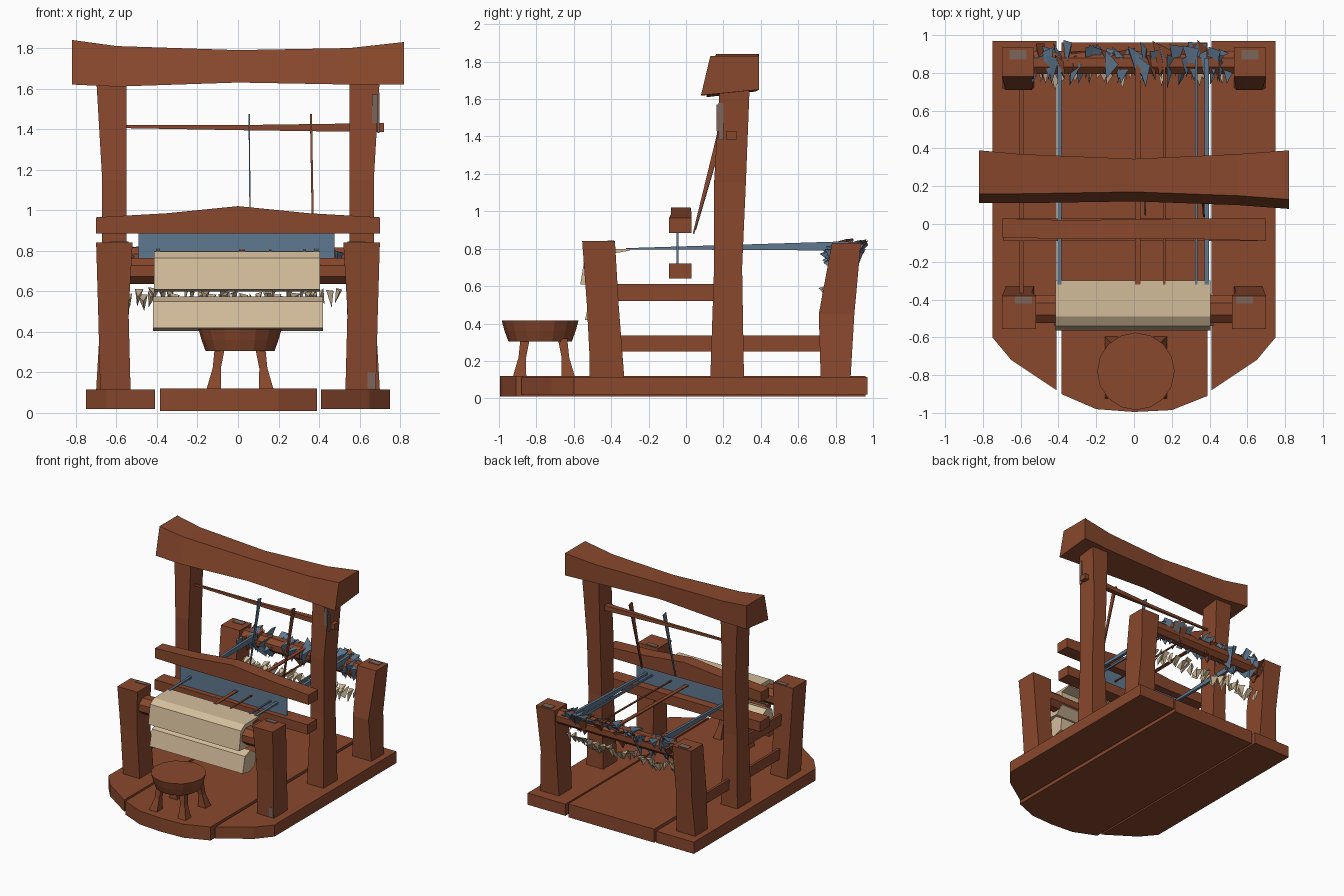
import bpy, bmesh, math, random
from mathutils import Vector

if "Cube" in bpy.data.objects:
    bpy.data.objects.remove(bpy.data.objects["Cube"])

random.seed(4)


def material(name, rgb):
    m = bpy.data.materials.new(name)
    m.diffuse_color = (*rgb, 1)
    m.use_nodes = True
    m.node_tree.nodes["Principled BSDF"].inputs["Base Color"].default_value = m.diffuse_color
    return m


WOOD = material("red_brown_wood", (0.25, 0.065, 0.026))
BLUE = material("blue_thread", (0.115, 0.19, 0.28))
CREAM = material("cream_cloth", (0.66, 0.51, 0.33))
WORN = material("worn_grey_wood", (0.20, 0.13, 0.10))


def finish(name, bm, mat):
    bmesh.ops.recalc_face_normals(bm, faces=bm.faces[:])
    me = bpy.data.meshes.new(name)
    bm.to_mesh(me)
    bm.free()
    me.materials.append(mat)
    ob = bpy.data.objects.new(name, me)
    bpy.context.collection.objects.link(ob)
    return ob


def loft(name, rings, mat):
    """Skin matching rings of points and cap both ends."""
    bm = bmesh.new()
    rows = [[bm.verts.new(p) for p in r] for r in rings]
    n = len(rows[0])
    for a, b in zip(rows, rows[1:]):
        for i in range(n):
            j = (i + 1) % n
            bm.faces.new((a[i], a[j], b[j], b[i]))
    bm.faces.new(rows[0])
    bm.faces.new(rows[-1])
    return finish(name, bm, mat)


def post(name, side, sections, mat=WOOD):
    """Upright from (z, x0, x1, y0, y1) sections."""
    return loft(name, [[(side * x0, y0, z), (side * x1, y0, z), (side * x1, y1, z),
                        (side * x0, y1, z)] for z, x0, x1, y0, y1 in sections], mat)


def beam(name, sections, mat=WOOD, lean=0.0):
    """Cross beam from (x, y0, y1, z0, z1) sections, its front face leaning back."""
    return loft(name, [[(x, y0, z0), (x, y1, z0 + lean * 0.6), (x, y1, z1), (x, y0 + lean, z1)]
                       for x, y0, y1, z0, z1 in sections], mat)


def box(name, x0, x1, y0, y1, z0, z1, mat=WOOD):
    return beam(name, [(x0, y0, y1, z0, z1), (x1, y0, y1, z0, z1)], mat)


def extrude_x(name, x0, x1, profile, mat):
    """Profile of (y, z) points swept along x."""
    return loft(name, [[(x, y, z) for y, z in profile] for x in (x0, x1)], mat)


def roll(name, x0, x1, y, z, ry, rz, mat, sides=8):
    """Faceted roller along x."""
    ang = [2 * math.pi * (i + 0.5) / sides for i in range(sides)]
    return extrude_x(name, x0, x1, [(y + ry * math.cos(a), z + rz * math.sin(a)) for a in ang], mat)


def slab(name, outline, z0, z1, mat=WOOD):
    return loft(name, [[(x, y, z) for x, y in outline] for z in (z0, z1)], mat)


def strand(name, a, b, w, t0, t1, mat):
    """Thin strip between two points, its depth going from t0 to t1."""
    a, b = Vector(a), Vector(b)
    up = Vector((1, 0, 0)).cross(b - a).normalized() / 2
    s = Vector((w / 2, 0, 0))
    return loft(name, [[p - s - up * t, p + s - up * t, p + s + up * t, p - s + up * t]
                       for p, t in ((a, t0), (b, t1))], mat)


# Plank floor with a rounded front
slab("floor_middle", [(-0.385, 0.96), (-0.385, -0.90), (-0.20, -0.98), (0.0, -0.995),
                      (0.20, -0.985), (0.39, -0.91), (0.39, 0.96)], 0.01, 0.12)
for side, tag in ((-1, "left"), (1, "right")):
    slab("floor_" + tag, [(side * x, y) for x, y in (
        (0.41, 0.97), (0.75, 0.97), (0.75, -0.60), (0.65, -0.72), (0.41, -0.88))], 0.02, 0.115)

    # Uprights
    post("front_post_" + tag, side, [(0.11, 0.53, 0.68, -0.51, -0.33),
                                     (0.50, 0.54, 0.69, -0.53, -0.36),
                                     (0.84, 0.52, 0.70, -0.555, -0.38)])
    post("rear_post_" + tag, side, [(0.11, 0.53, 0.70, 0.72, 0.88),
                                    (0.45, 0.54, 0.68, 0.71, 0.90),
                                    (0.83, 0.53, 0.70, 0.78, 0.935)])
    post("tall_post_" + tag, side, [(0.11, 0.53, 0.68, 0.13, 0.31),
                                    (0.70, 0.55, 0.67, 0.15, 0.30),
                                    (1.15, 0.55, 0.67, 0.15, 0.32),
                                    (1.66, 0.55, 0.70, 0.18, 0.34)])

    # Worn patches on the uprights
    box("front_post_worn_top_" + tag, *sorted((side * 0.54, side * 0.63)), -0.42, -0.385,
        0.838, 0.845, WORN)
    box("rear_post_worn_top_" + tag, *sorted((side * 0.57, side * 0.66)), 0.87, 0.92,
        0.828, 0.835, WORN)
box("tall_post_worn_front", 0.66, 0.69, 0.164, 0.173, 1.43, 1.57, WORN)
box("tall_post_worn_side", 0.688, 0.697, 0.175, 0.20, 1.38, 1.58, WORN)
box("front_post_worn_foot", 0.64, 0.68, -0.517, -0.508, 0.12, 0.20, WORN)
box("top_beam_worn_front", -0.36, -0.28, 0.16, 0.168, 1.74, 1.775, WORN)

# Slim side rails on one side only
box("low_rail", -0.605, -0.585, -0.36, 0.74, 0.25, 0.335)
box("high_rail", -0.605, -0.585, -0.38, 0.18, 0.52, 0.61)

# Heavy top beam, dipping at mid span, front face leaning back
beam("top_beam", [(-0.82, 0.11, 0.39, 1.62, 1.84), (-0.60, 0.11, 0.37, 1.61, 1.81),
                  (0.0, 0.12, 0.345, 1.63, 1.79), (0.55, 0.10, 0.37, 1.62, 1.80),
                  (0.82, 0.08, 0.39, 1.62, 1.83)], lean=0.05)

# Rod between the tall posts
beam("heddle_rod", [(-0.56, 0.22, 0.235, 1.405, 1.42), (0.0, 0.22, 0.24, 1.395, 1.42),
                    (0.72, 0.215, 0.27, 1.385, 1.43)])

# Beater: upper bar, lower bar and reed
beam("beater_top", [(-0.70, -0.07, 0.03, 0.885, 0.965), (-0.35, -0.08, 0.02, 0.885, 0.985),
                    (0.0, -0.08, 0.025, 0.885, 1.02), (0.35, -0.08, 0.03, 0.885, 0.985),
                    (0.70, -0.09, 0.03, 0.885, 0.965)])
box("beater_bottom", -0.69, 0.69, -0.09, 0.03, 0.64, 0.72)
box("reed", -0.49, 0.475, -0.05, -0.04, 0.70, 0.90, BLUE)

# Front roller, woven cloth draped over it and the finished roll below
roll("cloth_beam", -0.55, 0.55, -0.45, 0.70, 0.08, 0.07, WOOD)
extrude_x("draped_cloth", -0.415, 0.405, [(-0.30, 0.80), (-0.49, 0.797), (-0.54, 0.765),
                                          (-0.565, 0.61), (-0.45, 0.60), (-0.385, 0.66),
                                          (-0.385, 0.775), (-0.30, 0.79)], CREAM)
extrude_x("lower_cloth_roll", -0.42, 0.42, [(-0.44, 0.575), (-0.51, 0.55), (-0.54, 0.42),
                                            (-0.46, 0.405), (-0.38, 0.43), (-0.37, 0.53)], CREAM)

# Warp beam at the back
roll("warp_beam", -0.56, 0.56, 0.855, 0.76, 0.065, 0.06, WOOD)

# Warp strands from the cloth to the back beam, the outer ones spreading
for i, (x, w, t, m) in enumerate(((0.385, 0.022, 0.05, BLUE), (0.16, 0.012, 0.01, WOOD),
                                  (0.02, 0.03, 0.01, WOOD), (-0.395, 0.02, 0.05, BLUE),
                                  (0.33, 0.012, 0.03, BLUE))):
    strand(f"warp_strand_{i}", (x, -0.32, 0.80), (x, 0.88, 0.815), w, 0.006, t, m)

# Loose heddle strips
strand("heddle_strip_right", (0.37, 0.04, 0.88), (0.36, 0.20, 1.47), 0.01, 0.008, 0.04, WOOD)
strand("heddle_strip_middle", (0.06, 0.05, 0.90), (0.055, 0.20, 1.47), 0.006, 0.008, 0.04, BLUE)


def tufts(name, count, x0, x1, y, z, size, mat):
    """Row of ragged thread tufts, each a small irregular tetrahedron."""
    bm = bmesh.new()
    for i in range(count):
        x = x0 + (x1 - x0) * (i + random.random()) / count
        c = Vector((x, y + random.uniform(-0.03, 0.03), z + random.uniform(-0.02, 0.02)))
        u = random.uniform
        v = [bm.verts.new(c + Vector(d) * size) for d in (
            (u(-0.5, 0), u(0.2, 0.8), u(0.2, 0.5)), (u(0.1, 0.5), u(0, 0.7), u(0.1, 0.5)),
            (u(-0.2, 0.2), u(-0.9, -0.4), u(-0.3, 0.3)), (u(-0.2, 0.2), u(-0.4, 0.2), u(-0.9, -0.5)))]
        for f in ((0, 1, 2), (0, 1, 3), (1, 2, 3), (0, 2, 3)):
            bm.faces.new([v[k] for k in f])
    return finish(name, bm, mat)


tufts("blue_thread_tufts", 34, -0.53, 0.50, 0.85, 0.775, 0.13, BLUE)
tufts("brown_thread_tufts", 12, -0.50, 0.48, 0.85, 0.77, 0.13, WOOD)
tufts("cream_thread_tufts", 36, -0.54, 0.49, 0.80, 0.575, 0.07, CREAM)

# Round stool with splayed legs
ring = [(math.cos(2 * math.pi * i / 16), math.sin(2 * math.pi * i / 16)) for i in range(16)]
loft("stool_seat", [[(0.01 + r * c, -0.78 + r * s, z) for c, s in ring]
                    for z, r in ((0.305, 0.17), (0.36, 0.19), (0.415, 0.205))], WOOD)
for sx in (-1, 1):
    for sy in (-1, 1):
        rings = []
        for z, o, h in ((0.115, 0.13, 0.036), (0.22, 0.115, 0.02), (0.32, 0.10, 0.025)):
            cx, cy = 0.01 + sx * o, -0.76 + sy * o
            rings.append([(cx + a * h, cy + b * h, z) for a, b in ((-1, -1), (1, -1), (1, 1), (-1, 1))])
        loft(f"stool_leg_{'l' if sx < 0 else 'r'}{'f' if sy < 0 else 'b'}", rings, WOOD)
